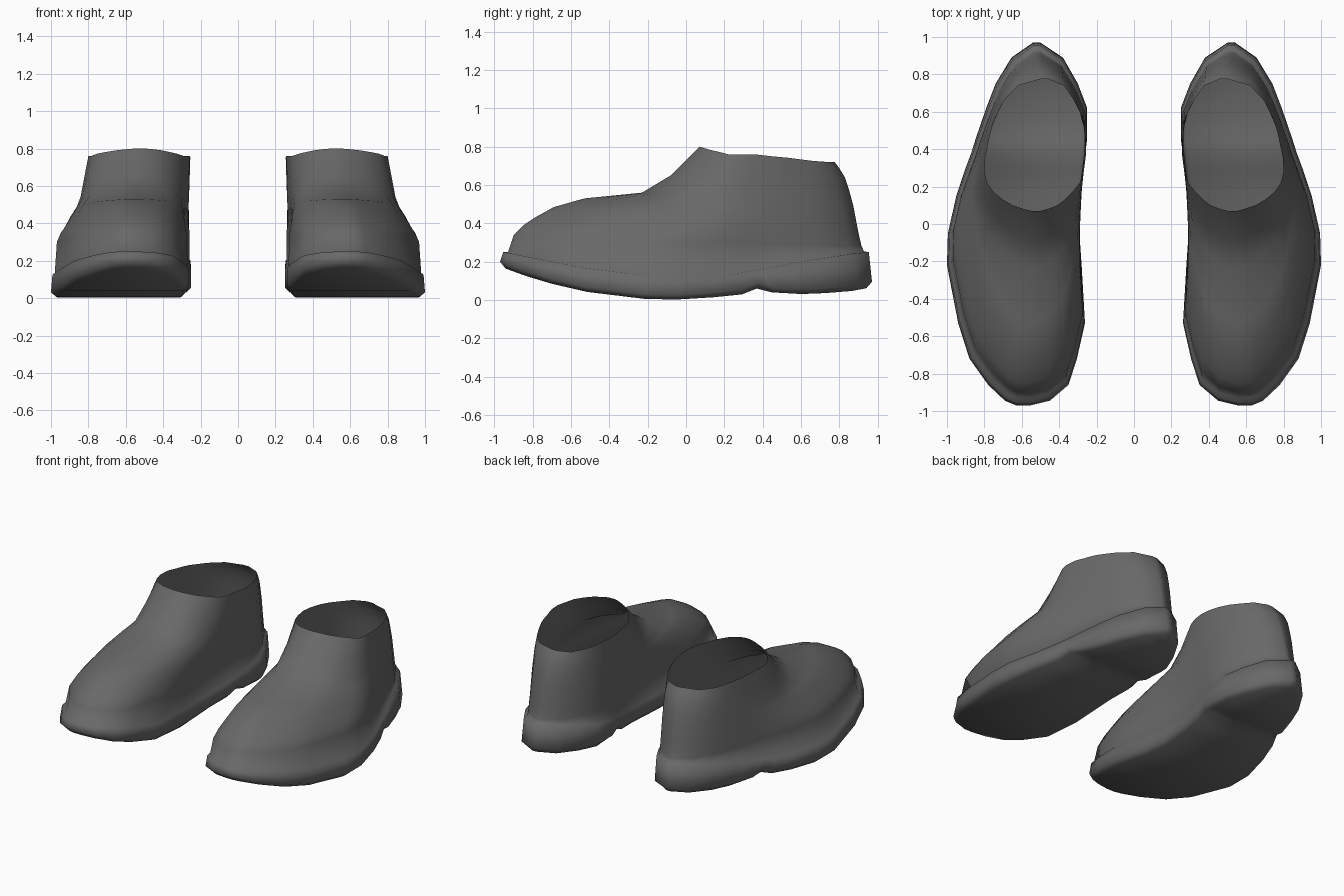
import bpy, bmesh

if "Cube" in bpy.data.objects:
    bpy.data.objects.remove(bpy.data.objects["Cube"])

# Stations along the foot: (y, inner x, outer x), toe to heel
SOLE = [(-.97, .555, .63), (-.945, .45, .69), (-.86, .35, .78), (-.72, .305, .88),
        (-.53, .262, .94), (-.22, .28, 1.0), (-.05, .292, .995), (.15, .29, .95),
        (.30, .27, .90), (.38, .26, .87), (.46, .25, .845), (.62, .25, .79),
        (.75, .30, .74), (.89, .38, .655), (.97, .50, .54)]
OPENING = [(.07, .50, .55), (.08, .46, .59), (.10, .41, .65), (.13, .37, .70),
           (.17, .33, .75), (.22, .29, .785), (.28, .27, .80), (.36, .258, .795),
           (.43, .255, .78), (.48, .26, .77), (.53, .27, .755), (.60, .29, .725),
           (.66, .32, .695), (.74, .375, .62), (.775, .46, .50)]

# Upper profiles: (blend from sole to opening, height)
TOE = [(0, .25), (.03, .34), (.08, .39), (.14, .43), (.24, .485),
       (.40, .53), (.70, .56), (.85, .65), (1, .80)]
SIDE = [(0, .25), (.06, .30), (.17, .35), (.30, .385), (.45, .435),
        (.65, .49), (.76, .54), (.88, .65), (1, .76)]
HEEL = [(0, .25), (.08, .28), (.16, .33), (.25, .40), (.36, .49),
        (.50, .57), (.65, .64), (.83, .685), (1, .72)]

# Side-view curves of the sole: underside with heel notch, and welt line
UNDER = [(-.97, .175), (-.85, .13), (-.6, .055), (-.3, .01), (-.1, 0), (.1, .01),
         (.3, .03), (.38, .065), (.46, .035), (.65, .03), (.9, .05), (.97, .07)]
WELT = [(-.95, .25), (-.6, .18), (-.4, .145), (-.2, .125), (.2, .125), (.6, .20), (.93, .25)]


def lerp(a, b, t):
    return a + (b - a) * t


def curve(points, y):
    if y <= points[0][0]:
        return points[0][1]
    for (y0, z0), (y1, z1) in zip(points, points[1:]):
        if y <= y1:
            return lerp(z0, z1, (y - y0) / (y1 - y0))
    return points[-1][1]


def under(y):
    return curve(UNDER, y)


def welt(y):
    return curve(WELT, y)


def ring(stations, height):
    inner = [(xi, y, height(y)) for y, xi, xo in stations]
    outer = [(xo, y, height(y)) for y, xi, xo in stations]
    return inner + outer[::-1]


def inset(dx_in, dx_out, scale):
    # Narrow end stations are inset less so they never cross
    out = []
    for y, xi, xo in SOLE:
        f = min(1, (xo - xi) / .3)
        out.append((y * scale, xi + dx_in * f, xo - dx_out * f))
    return out


def profile(y, k):
    if y < .15:
        a, b, t = TOE, SIDE, min(max((y + .97) / .75, 0), 1) ** .75
    else:
        a, b, t = SIDE, HEEL, min((y - .15) / .7, 1)
    return lerp(a[k][0], b[k][0], t), lerp(a[k][1], b[k][1], t)


base = inset(.008, .02, .957)


def upper_ring(k):
    inner, outer = [], []
    for (sy, _, _), p, q in zip(SOLE, base, OPENING):
        s, z = profile(sy, k)
        y = lerp(p[0], q[0], s)
        z = welt(p[0]) + .004 if k == 0 else z
        inner.append((lerp(p[1], q[1], s), y, z))
        outer.append((lerp(p[2], q[2], s), y, z))
    return inner + outer[::-1]


# Dark grey
dark = bpy.data.materials.new("dark_grey")
dark.diffuse_color = (.14, .14, .14, 1)
dark.use_nodes = True
dark.node_tree.nodes["Principled BSDF"].inputs["Base Color"].default_value = dark.diffuse_color


def loft(name, rings, side):
    bm = bmesh.new()
    loops = [[bm.verts.new((x * side, y, z)) for x, y, z in r] for r in rings]
    n = len(loops[0])
    for a, b in zip(loops, loops[1:]):
        for i in range(n):
            j = (i + 1) % n
            bm.faces.new((a[i], a[j], b[j], b[i]))
    # Underside strips
    a = loops[0]
    for i in range(n // 2 - 1):
        bm.faces.new((a[i], a[n - 1 - i], a[n - 2 - i], a[i + 1]))
    bmesh.ops.recalc_face_normals(bm, faces=bm.faces)
    # Open shell: make sure the outermost face looks away from the shoe
    f = max(bm.faces, key=lambda f: f.calc_center_median().x * side)
    f.normal_update()
    if f.normal.x * side < 0:
        bmesh.ops.reverse_faces(bm, faces=bm.faces)
    mesh = bpy.data.meshes.new(name)
    bm.to_mesh(mesh)
    bm.free()
    mesh.materials.append(dark)
    ob = bpy.data.objects.new(name, mesh)
    bpy.context.collection.objects.link(ob)
    bpy.ops.object.select_all(action='DESELECT')
    ob.select_set(True)
    bpy.context.view_layer.objects.active = ob
    bpy.ops.object.shade_smooth_by_angle(angle=1.5)


# Sole: underside, rounded lower edge, wall; then upper up to the ankle opening
rings = [ring(inset(.025, .03, .97), under),
         ring(SOLE, lambda y: under(y) + .025),
         ring(inset(.003, .008, .983), welt)]
rings += [upper_ring(k) for k in range(len(TOE))]

for label, side in (("left", 1), ("right", -1)):
    loft(label + "_shoe", rings, side)
